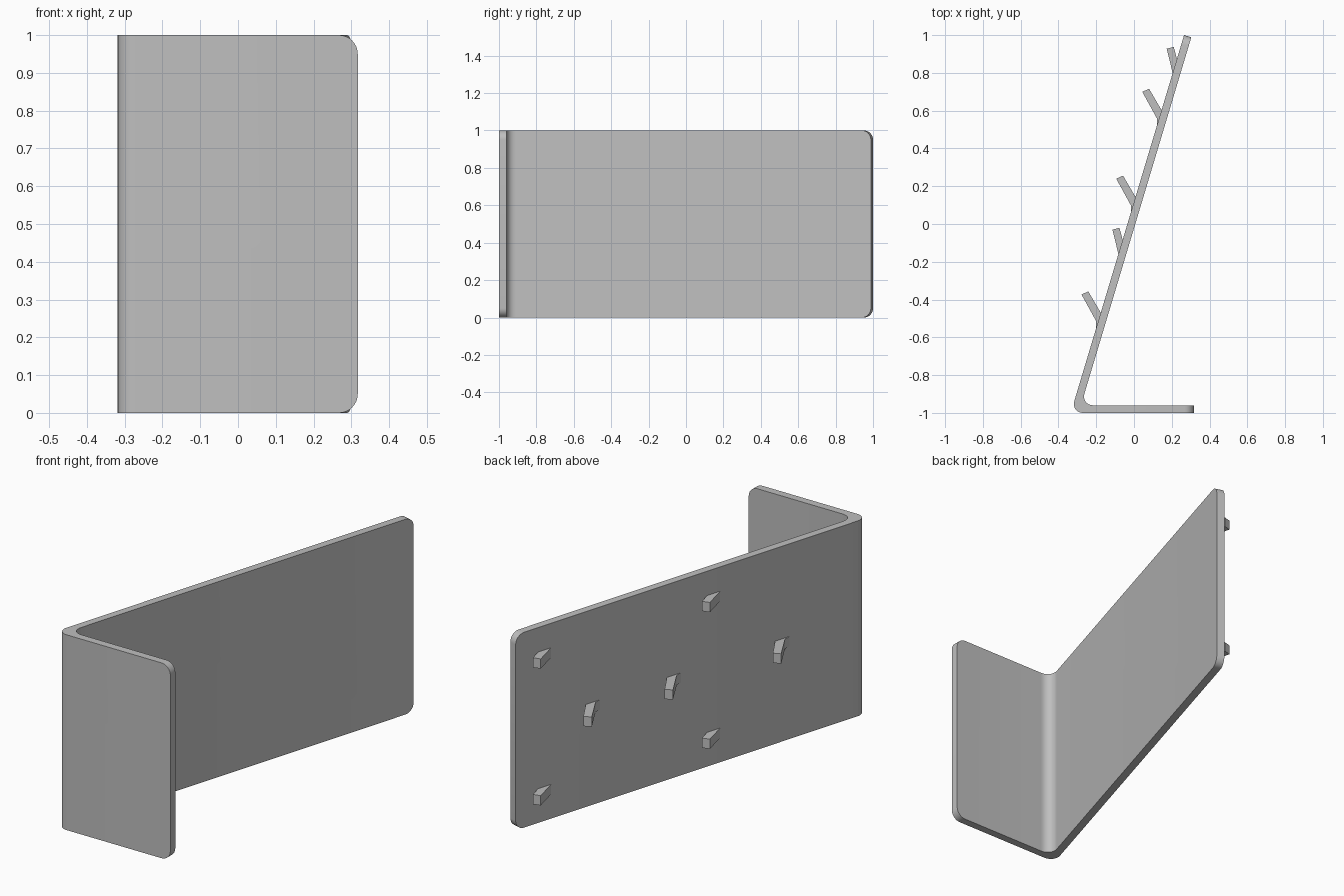
import bpy
import bmesh
from mathutils import Vector

cube = bpy.data.objects.get("Cube")
if cube:
    bpy.data.objects.remove(cube, do_unlink=True)

# Single plain grey finish
grey = bpy.data.materials.new("plain grey")
grey.use_nodes = True
colour = (0.52, 0.52, 0.52, 1)
grey.diffuse_color = colour
grey.node_tree.nodes["Principled BSDF"].inputs["Base Color"].default_value = colour

SLOPE = 0.30                                # sideways lean of the long panel
ALONG = Vector((SLOPE, 1)).normalized()     # direction along the long panel
OUT = Vector((-ALONG.y, ALONG.x))           # outward, towards the hooks
THICK = 0.04


def prism(outline, z0, z1):
    """Extrude a plan outline upwards and return the bmesh."""
    bm = bmesh.new()
    face = bm.faces.new([bm.verts.new((p[0], p[1], z0)) for p in outline])
    top = bmesh.ops.extrude_face_region(bm, geom=[face])["geom"]
    verts = [v for v in top if isinstance(v, bmesh.types.BMVert)]
    bmesh.ops.translate(bm, verts=verts, vec=(0, 0, z1 - z0))
    bmesh.ops.recalc_face_normals(bm, faces=bm.faces[:])
    return bm


def add_object(name, bm):
    mesh = bpy.data.meshes.new(name)
    bm.to_mesh(mesh)
    bm.free()
    mesh.materials.append(grey)
    obj = bpy.data.objects.new(name, mesh)
    bpy.context.collection.objects.link(obj)
    return obj


# Bent sheet: short front foot and long leaning panel
far_out = Vector((0.265, 1.0))
far_in = far_out - OUT * THICK
foot_y = -1 + THICK
outer_bend = Vector((far_out.x - SLOPE * 2, -1))
inner_bend = Vector((far_in.x - SLOPE * (far_in.y - foot_y), foot_y))
outline = [outer_bend, (0.317, -1), (0.317, foot_y), inner_bend, far_in, far_out]
bm = prism(outline, 0, 1)


def is_upright(edge):
    return abs(edge.verts[0].co.z - edge.verts[1].co.z) > 0.5


# Round the bend, inside and outside
bends = [e for e in bm.edges if is_upright(e)
         and any((e.verts[0].co.xy - b).length < 0.001 for b in (outer_bend, inner_bend))]
bmesh.ops.bevel(bm, geom=bends, offset=0.067, offset_type='OFFSET',
                segments=10, profile=0.5, affect='EDGES')

# Round the four free corners of the sheet
corners = [e for e in bm.edges if not is_upright(e)
           and abs(e.calc_length() - THICK) < 0.001
           and all(v.co.x > 0.2 for v in e.verts)]
bmesh.ops.bevel(bm, geom=corners, offset=0.05, offset_type='OFFSET',
                segments=8, profile=0.5, affect='EDGES')
sheet = add_object("bent_sheet", bm)
bpy.ops.object.select_all(action='DESELECT')
sheet.select_set(True)
bpy.context.view_layer.objects.active = sheet
bpy.ops.object.shade_smooth_by_angle(angle=0.5)

# Hook outlines in plan, rooted inside the long panel
straight = [(-0.114, -0.03), (-0.077, -0.02), (-0.056, -0.10), (-0.08, -0.17)]
bent = [(-0.278, -0.373), (-0.242, -0.357), (-0.17, -0.48),
        (-0.19, -0.57), (-0.20, -0.555), (-0.20, -0.515)]


def add_hook(name, plan, shift, z):
    points = [Vector(p) + ALONG * shift for p in plan]
    add_object(name, prism(points, z - 0.025, z + 0.025))


# Upper and lower pairs of straight hooks
for row, z in (("lower", 0.15), ("upper", 0.85)):
    for end, shift in (("near", 0), ("far", 1.0)):
        add_hook(f"{row}_{end}_hook", straight, shift, z)

# Middle row of bent hooks
for place, shift in (("near", 0), ("centre", 0.64), ("far", 1.12)):
    add_hook(f"middle_{place}_hook", bent, shift, 0.5)
